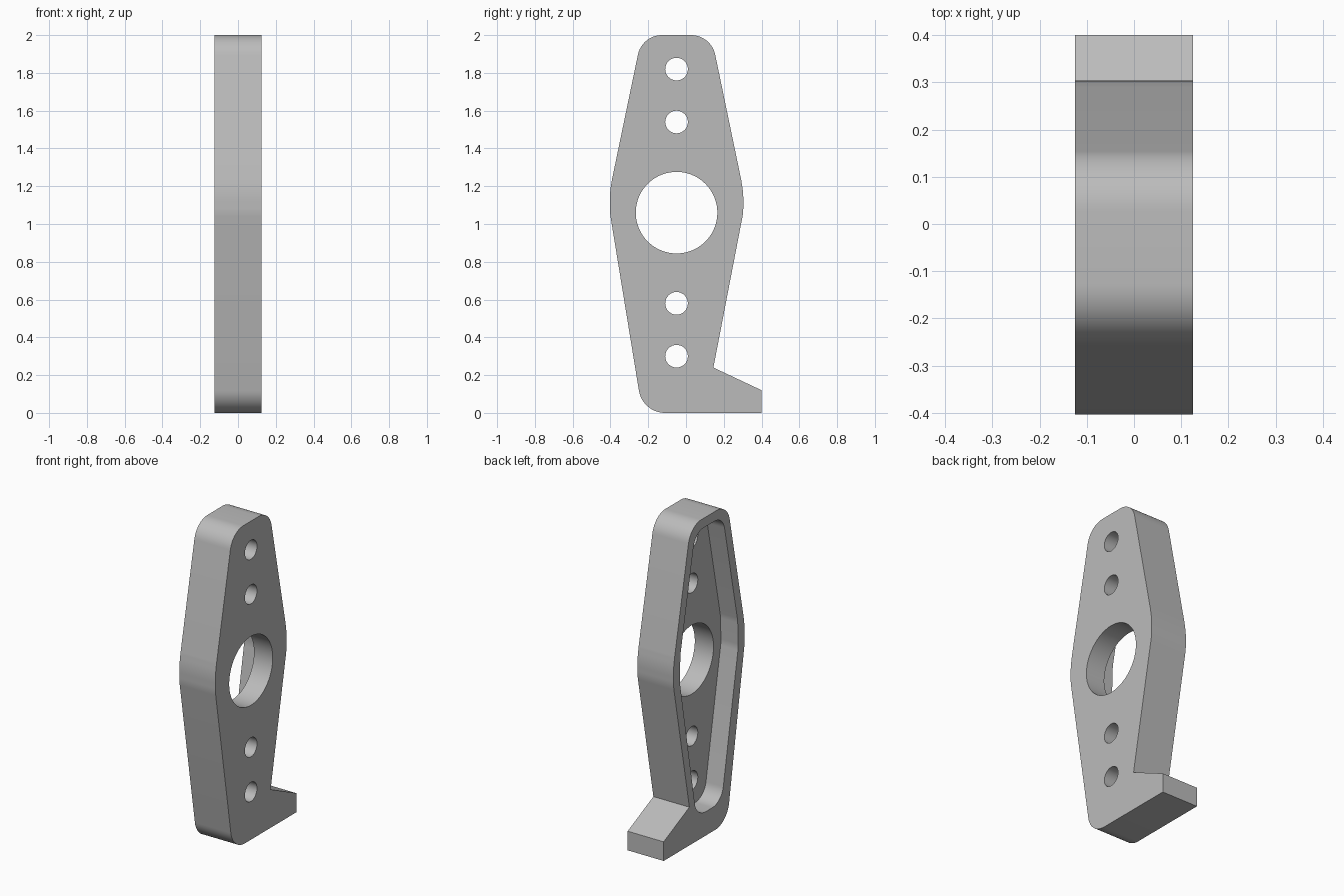
import bpy, bmesh, math
from mathutils import Vector

cube = bpy.data.objects.get("Cube")
if cube:
    bpy.data.objects.remove(cube, do_unlink=True)

HALF_X = 0.125      # half the plate thickness
AXIS_Y = -0.05      # line of the holes
POCKET_DEPTH = 0.12

grey = bpy.data.materials.new("satin grey")
grey.use_nodes = True
grey.diffuse_color = (0.5, 0.5, 0.5, 1)
grey.node_tree.nodes["Principled BSDF"].inputs["Base Color"].default_value = (0.5, 0.5, 0.5, 1)


def fillet(corners, steps=12):
    """Round each (y, z, radius) corner of a closed profile."""
    out = []
    for i, (y, z, r) in enumerate(corners):
        p = Vector((y, z))
        if r == 0:
            out.append(p)
            continue
        a = (Vector(corners[i - 1][:2]) - p).normalized()
        b = (Vector(corners[(i + 1) % len(corners)][:2]) - p).normalized()
        half = a.angle(b) / 2
        centre = p + (a + b).normalized() * (r / math.sin(half))
        start = p + a * (r / math.tan(half)) - centre
        end = p + b * (r / math.tan(half)) - centre
        total = math.pi - 2 * half
        for k in range(steps + 1):
            t = k / steps
            out.append(centre + (start * math.sin((1 - t) * total)
                                 + end * math.sin(t * total)) / math.sin(total))
    return out


def extrude_profile(name, profile, x0, x1):
    """Solid from a y-z profile, spanning x0 to x1."""
    bm = bmesh.new()
    face = bm.faces.new([bm.verts.new((x0, p[0], p[1])) for p in profile])
    grown = bmesh.ops.extrude_face_region(bm, geom=[face])
    bmesh.ops.translate(bm, vec=(x1 - x0, 0, 0),
                        verts=[v for v in grown["geom"] if isinstance(v, bmesh.types.BMVert)])
    bmesh.ops.recalc_face_normals(bm, faces=bm.faces)
    mesh = bpy.data.meshes.new(name)
    bm.to_mesh(mesh)
    bm.free()
    mesh.materials.append(grey)
    obj = bpy.data.objects.new(name, mesh)
    bpy.context.collection.objects.link(obj)
    return obj


def mirrored(half):
    """Closed profile from a (half width, z, radius) side, listed top to bottom."""
    right = [(AXIS_Y + w, z, r) for w, z, r in half]
    left = [(AXIS_Y - w, z, r) for w, z, r in reversed(half)]
    return right + left


def circle(z, radius, count):
    return [(AXIS_Y + radius * math.cos(math.tau * i / count),
             z + radius * math.sin(math.tau * i / count)) for i in range(count)]


# Plate outline, with the foot in place of the lower back corner
outline = mirrored([(0.183, 2.0, 0.13), (0.342, 1.235, 0.3),
                    (0.354, 1.16, 0.5), (0.353, 1.06, 0.3), (0.18, 0, 0.14)])
outline[4:5] = [(0.145, 0.24, 0), (0.4, 0.12, 0), (0.4, 0, 0)]
plate = extrude_profile("plate", fillet(outline), -HALF_X, HALF_X)

# Pocket on one side and the row of through holes
pocket = mirrored([(0.137, 1.94, 0.1), (0.284, 1.23, 0.2),
                   (0.29, 1.06, 0.2), (0.125, 0.15, 0.11)])
cutters = [extrude_profile("pocket_cutter", fillet(pocket),
                           -HALF_X - 0.1, -HALF_X + POCKET_DEPTH)]
holes = [(1.06, 0.216, 72)] + [(z, 0.06, 32) for z in (0.3, 0.58, 1.54, 1.82)]
for z, radius, count in holes:
    cutters.append(extrude_profile("hole_cutter", circle(z, radius, count), -0.3, 0.3))

bpy.context.view_layer.objects.active = plate
plate.select_set(True)
for cutter in cutters:
    cut = plate.modifiers.new(cutter.name, "BOOLEAN")
    cut.operation = "DIFFERENCE"
    cut.solver = "EXACT"
    cut.object = cutter
    bpy.ops.object.modifier_apply(modifier=cut.name)
    bpy.data.objects.remove(cutter, do_unlink=True)

bpy.ops.object.shade_smooth_by_angle(angle=math.radians(30))
